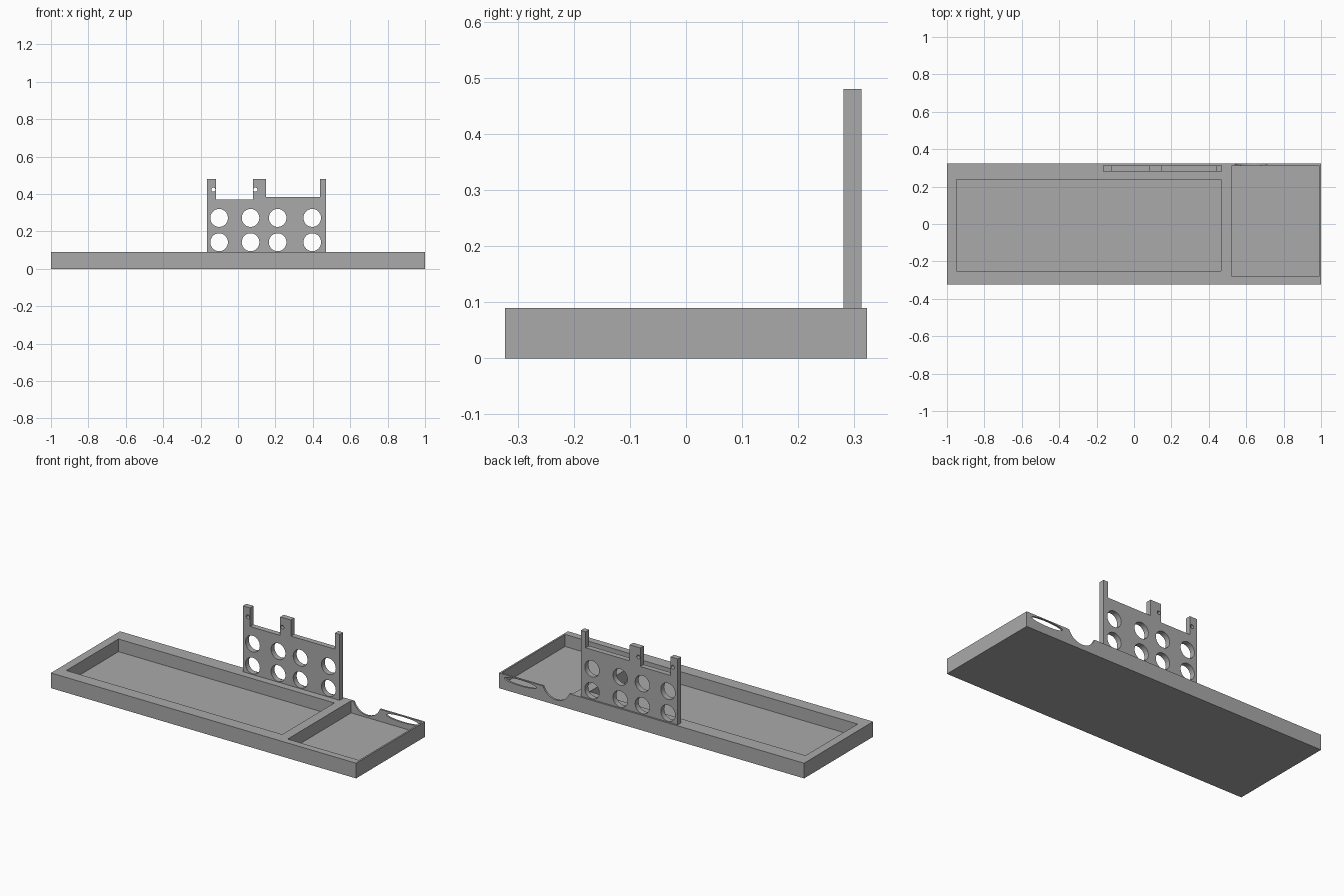
import bpy
import bmesh
from math import cos, sin, tau

cube = bpy.data.objects.get("Cube")
if cube:
    bpy.data.objects.remove(cube, do_unlink=True)

grey = bpy.data.materials.new("plain grey")
grey.use_nodes = True
colour = (0.40, 0.40, 0.40, 1)
grey.diffuse_color = colour
grey.node_tree.nodes["Principled BSDF"].inputs["Base Color"].default_value = colour


def extrude_profile(name, outline, y0, y1):
    """Prism from an (x, z) outline, running from y0 to y1."""
    bm = bmesh.new()
    face = bm.faces.new([bm.verts.new((x, y0, z)) for x, z in outline])
    grown = bmesh.ops.extrude_face_region(bm, geom=[face])["geom"]
    moved = [v for v in grown if isinstance(v, bmesh.types.BMVert)]
    bmesh.ops.translate(bm, verts=moved, vec=(0, y1 - y0, 0))
    bmesh.ops.recalc_face_normals(bm, faces=bm.faces)
    mesh = bpy.data.meshes.new(name)
    bm.to_mesh(mesh)
    bm.free()
    mesh.materials.append(grey)
    obj = bpy.data.objects.new(name, mesh)
    bpy.context.collection.objects.link(obj)
    return obj


def box(name, x0, x1, y0, y1, z0, z1):
    return extrude_profile(name, [(x0, z0), (x1, z0), (x1, z1), (x0, z1)], y0, y1)


def ellipse(name, x, z, rx, rz, y0, y1, n=48):
    ring = [(x + rx * cos(tau * i / n), z + rz * sin(tau * i / n)) for i in range(n)]
    return extrude_profile(name, ring, y0, y1)


def cut(target, cutters):
    """Subtract the cutters, apply the result and remove them."""
    for cutter in cutters:
        cutter.hide_render = True
        mod = target.modifiers.new("cut", "BOOLEAN")
        mod.operation = "DIFFERENCE"
        mod.solver = "EXACT"
        mod.object = cutter
    bpy.context.view_layer.update()
    result = target.evaluated_get(bpy.context.evaluated_depsgraph_get())
    target.data = bpy.data.meshes.new_from_object(result)
    target.modifiers.clear()
    for cutter in cutters:
        bpy.data.objects.remove(cutter, do_unlink=True)


def smooth_curves(obj):
    bpy.ops.object.select_all(action="DESELECT")
    obj.select_set(True)
    bpy.context.view_layer.objects.active = obj
    bpy.ops.object.shade_smooth_by_angle()


# Tray: long shallow pocket, square pocket, finger notch and oval slot at the back
TOP = 0.09
tray = box("tray", -1, 1, -0.323, 0.323, 0, TOP)
cut(tray, [
    box("long_pocket", -0.95, 0.465, -0.25, 0.238, 0.015, 0.2),
    box("square_pocket", 0.523, 0.99, -0.282, 0.312, 0.018, 0.2),
    ellipse("finger_notch", 0.625, 0.122, 0.092, 0.092, 0.29, 0.36),
    ellipse("oval_slot", 0.86, 0.068, 0.105, 0.017, 0.29, 0.36),
])
smooth_curves(tray)

# Upright plate with three prongs, standing at the back of the tray
PRONG = 0.48
plate = extrude_profile("upright_plate", [
    (-0.165, TOP), (0.47, TOP), (0.47, PRONG), (0.438, PRONG),
    (0.438, 0.385), (0.15, 0.385), (0.15, PRONG), (0.08, PRONG),
    (0.08, 0.37), (-0.117, 0.37), (-0.117, PRONG), (-0.165, PRONG),
], 0.281, 0.313)

# Two rows of round holes, and a pin hole in two of the prongs
holes = [ellipse("round_hole", x, z, 0.047, 0.048, 0.2, 0.4)
         for x in (-0.101, 0.067, 0.212, 0.397) for z in (0.142, 0.272)]
holes += [ellipse("pin_hole", x, 0.423, 0.011, 0.011, 0.2, 0.4, 24)
          for x in (-0.132, 0.093)]
cut(plate, holes)
smooth_curves(plate)
